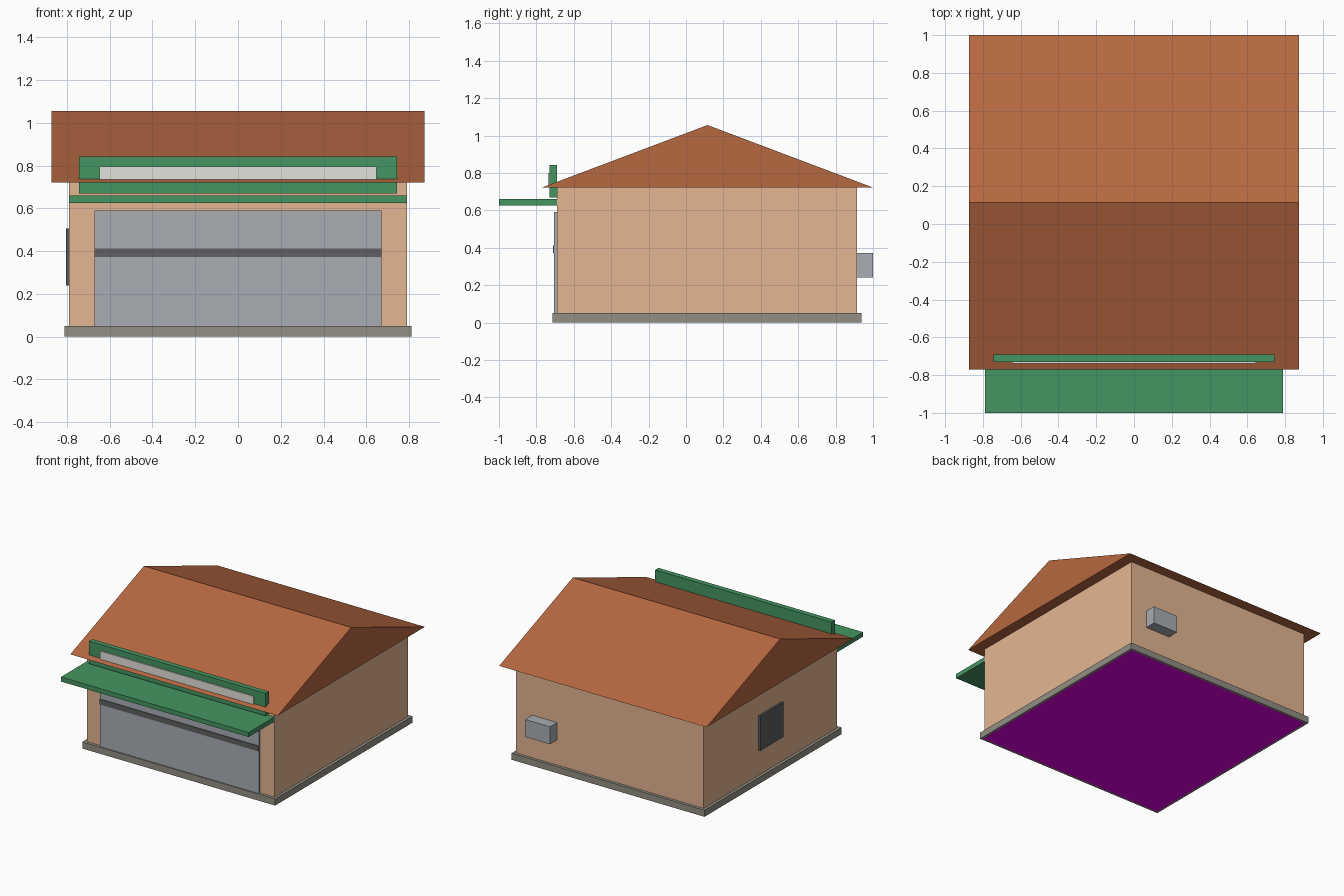
import bpy
import bmesh

old = bpy.data.objects.get("Cube")
if old:
    bpy.data.objects.remove(old, do_unlink=True)


def material(name, rgb):
    """Flat material from 0-255 sRGB values."""
    lin = [((c / 255 + 0.055) / 1.055) ** 2.4 if c > 10 else c / 255 / 12.92 for c in rgb]
    m = bpy.data.materials.new(name)
    m.use_nodes = True
    m.diffuse_color = (*lin, 1)
    bsdf = m.node_tree.nodes["Principled BSDF"]
    bsdf.inputs["Base Color"].default_value = (*lin, 1)
    bsdf.inputs["Roughness"].default_value = 0.9
    return m


tan = material("wall_tan", (228, 182, 146))
terracotta = material("roof_terracotta", (182, 104, 65))
green = material("trim_green", (69, 149, 98))
grey = material("metal_grey", (168, 173, 179))
charcoal = material("dark_grey", (96, 96, 98))
glass = material("window_dark", (88, 92, 97))
cream = material("panel_off_white", (228, 225, 220))
concrete = material("concrete", (147, 143, 132))
magenta = material("underside_magenta", (235, 0, 240))


def finish(name, bm, *mats):
    bmesh.ops.recalc_face_normals(bm, faces=bm.faces)
    mesh = bpy.data.meshes.new(name)
    bm.to_mesh(mesh)
    bm.free()
    for m in mats:
        mesh.materials.append(m)
    obj = bpy.data.objects.new(name, mesh)
    bpy.context.collection.objects.link(obj)
    return obj


def box_mesh(xs, ys, zs):
    bm = bmesh.new()
    bmesh.ops.create_cube(bm, size=1)
    for v in bm.verts:
        v.co = [r[0] if c < 0 else r[1] for c, r in zip(v.co, (xs, ys, zs))]
    return bm


def box(name, xs, ys, zs, mat):
    return finish(name, box_mesh(xs, ys, zs), mat)


def wide(half):
    return (-half, half)


WALL, FRONT, BACK, EAVE = 0.79, -0.69, 0.915, 0.722

# Foundation slab with a coloured panel inset in its underside
bm = box_mesh(wide(0.812), (-0.713, 0.937), (0, 0.05))
bm.normal_update()
under = [f for f in bm.faces if f.normal.z < -0.5]
bmesh.ops.inset_region(bm, faces=under, thickness=0.022)
under[0].material_index = 1
finish("foundation", bm, concrete, magenta)

# Walls
box("walls", wide(WALL), (FRONT, BACK), (0.05, EAVE), tan)

# Gabled roof: triangular profile swept along x
bm = bmesh.new()
profile = [(-0.77, EAVE), (1.0, EAVE), (0.115, 1.056)]
end = bm.faces.new([bm.verts.new((-0.873, y, z)) for y, z in profile])
swept = bmesh.ops.extrude_face_region(bm, geom=[end], use_keep_orig=True)
for v in swept["geom"]:
    if isinstance(v, bmesh.types.BMVert):
        v.co.x = 0.873
finish("roof", bm, terracotta)

# Roller door and its dark band
box("roller_door", wide(0.67), (-0.705, FRONT), (0.05, 0.59), grey)
box("door_band", wide(0.67), (-0.71, -0.705), (0.373, 0.413), charcoal)

# Canopy and fascia board with pale panel
box("canopy", wide(WALL), (-1.0, FRONT), (0.625, 0.66), green)
box("fascia_board", wide(0.743), (-0.73, FRONT), (0.67, 0.842), green)
box("fascia_panel", wide(0.647), (-0.738, -0.73), (0.722, 0.796), cream)

# Side window and rear air unit
box("side_window", (-0.805, -WALL), (-0.025, 0.255), (0.24, 0.505), glass)
box("air_unit", (0.445, 0.655), (BACK, 1.0), (0.24, 0.373), grey)
